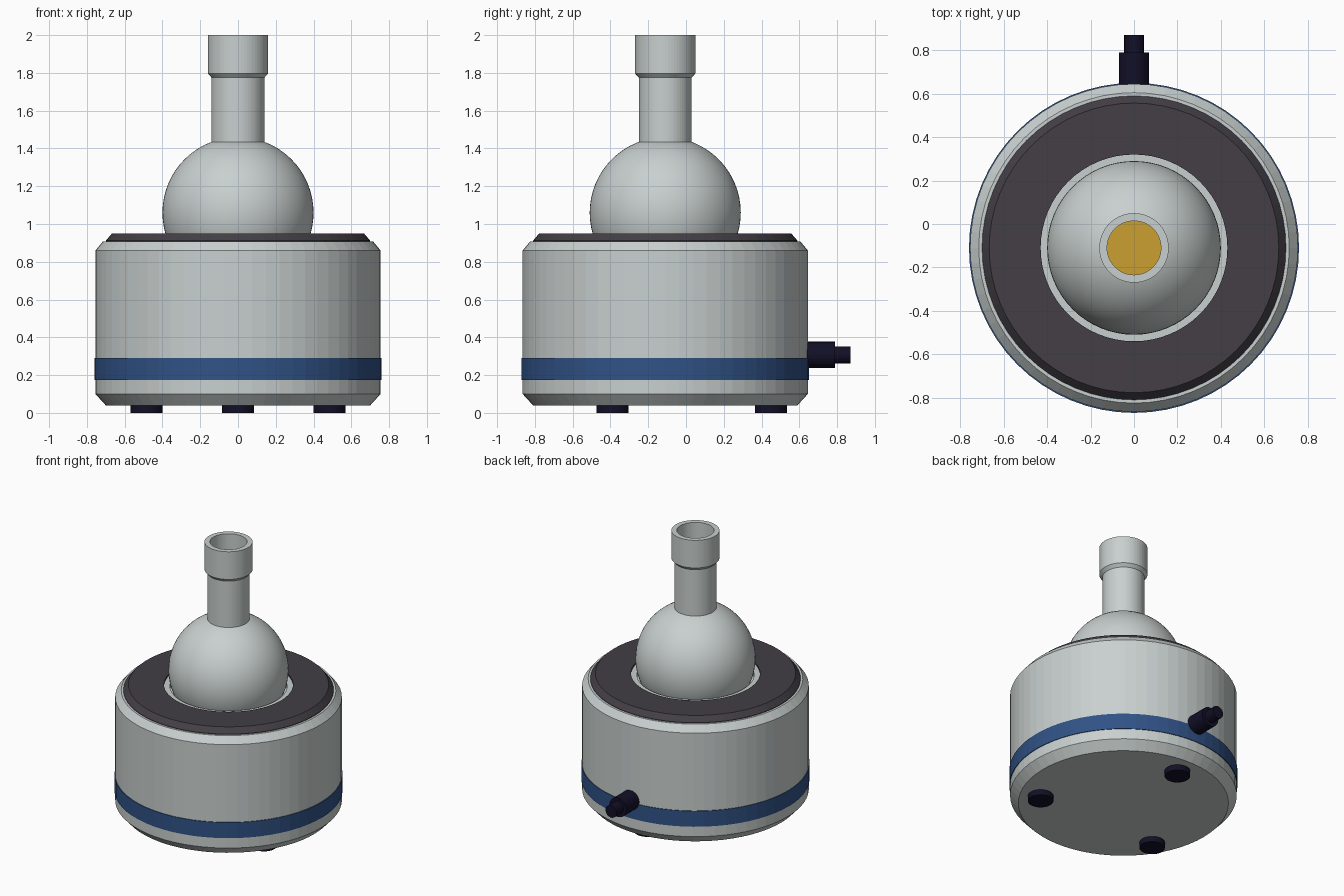
import bpy
import bmesh
import math
from mathutils import Matrix, Vector

default = bpy.context.scene.objects.get("Cube")
if default:
    bpy.data.objects.remove(default)

AXIS_Y = -0.11  # the housing axis sits forward of the origin


def material(name, rgb):
    mat = bpy.data.materials.new(name)
    mat.use_nodes = True
    colour = (*rgb, 1)
    mat.diffuse_color = colour
    mat.node_tree.nodes["Principled BSDF"].inputs["Base Color"].default_value = colour
    return mat


grey = material("light grey", (0.58, 0.63, 0.62))
charcoal = material("charcoal", (0.056, 0.049, 0.06))
navy = material("navy blue", (0.03, 0.085, 0.24))
black = material("blue black", (0.006, 0.005, 0.02))
gold = material("gold", (0.60, 0.35, 0.03))


def finish(name, bm, mat, location, smooth=False):
    mesh = bpy.data.meshes.new(name)
    bm.to_mesh(mesh)
    bm.free()
    mesh.materials.append(mat)
    obj = bpy.data.objects.new(name, mesh)
    obj.location = location
    bpy.context.collection.objects.link(obj)
    for poly in mesh.polygons:
        poly.use_smooth = smooth
    return obj


def lathe(name, profile, mat, location=(0, AXIS_Y, 0), steps=64, closed=False, tilt=None):
    """Turn (radius, height) points around the z axis."""
    bm = bmesh.new()
    verts = [bm.verts.new((r, 0, z)) for r, z in profile]
    pairs = list(zip(verts, verts[1:]))
    if closed:
        pairs.append((verts[-1], verts[0]))
    edges = [bm.edges.new(p) for p in pairs]
    bmesh.ops.spin(bm, geom=verts + edges, axis=(0, 0, 1), cent=(0, 0, 0),
                   angle=math.tau, steps=steps)
    bmesh.ops.remove_doubles(bm, verts=bm.verts, dist=0.0005)
    bmesh.ops.recalc_face_normals(bm, faces=bm.faces)
    if tilt:
        bm.transform(tilt)
    return finish(name, bm, mat, location)


# Housing with chamfered rims
lathe("housing", [(0, 0.04), (0.70, 0.04), (0.755, 0.10), (0.755, 0.86),
                  (0.715, 0.908), (0, 0.908)], grey)

# Painted band around the lower housing
lathe("band", [(0.75, 0.175), (0.76, 0.175), (0.76, 0.29), (0.75, 0.29)], navy, closed=True)

# Dark top plate and the light lip around the ball socket
lathe("top_plate", [(0.43, 0.90), (0.70, 0.90), (0.70, 0.912), (0.667, 0.95), (0.43, 0.95)],
      charcoal, closed=True)
lathe("socket_lip", [(0.39, 0.90), (0.43, 0.90), (0.43, 0.938), (0.39, 0.938)],
      grey, closed=True)

# Ball
bm = bmesh.new()
bmesh.ops.create_uvsphere(bm, u_segments=64, v_segments=32, radius=0.4)
finish("ball", bm, grey, (0, AXIS_Y, 1.06), smooth=True)

# Hollow stem with a wider collar, and the contact inside it
lathe("stem", [(0, 1.40), (0.14, 1.40), (0.14, 1.775), (0.16, 1.797), (0.16, 2.0),
               (0.124, 2.0), (0.124, 1.78), (0, 1.78)], grey)
lathe("contact", [(0, 1.78), (0.124, 1.78), (0.124, 1.788), (0, 1.788)], gold)

# Three feet, one at the back
for i, side in enumerate(("back", "right", "left")):
    angle = math.pi / 2 + i * math.tau / 3
    spot = Vector((0.56 * math.cos(angle), AXIS_Y + 0.56 * math.sin(angle), 0))
    lathe(side + "_foot", [(0, 0), (0.085, 0), (0.085, 0.045), (0, 0.045)],
          black, spot, steps=32)

# Cable gland pointing backwards, with the cable stub
lathe("cable_gland", [(0, 0.60), (0.07, 0.60), (0.07, 0.79), (0.045, 0.79),
                      (0.045, 0.87), (0, 0.87)], black, (0, 0, 0.307), steps=24,
      tilt=Matrix.Rotation(-math.pi / 2, 4, "X"))
